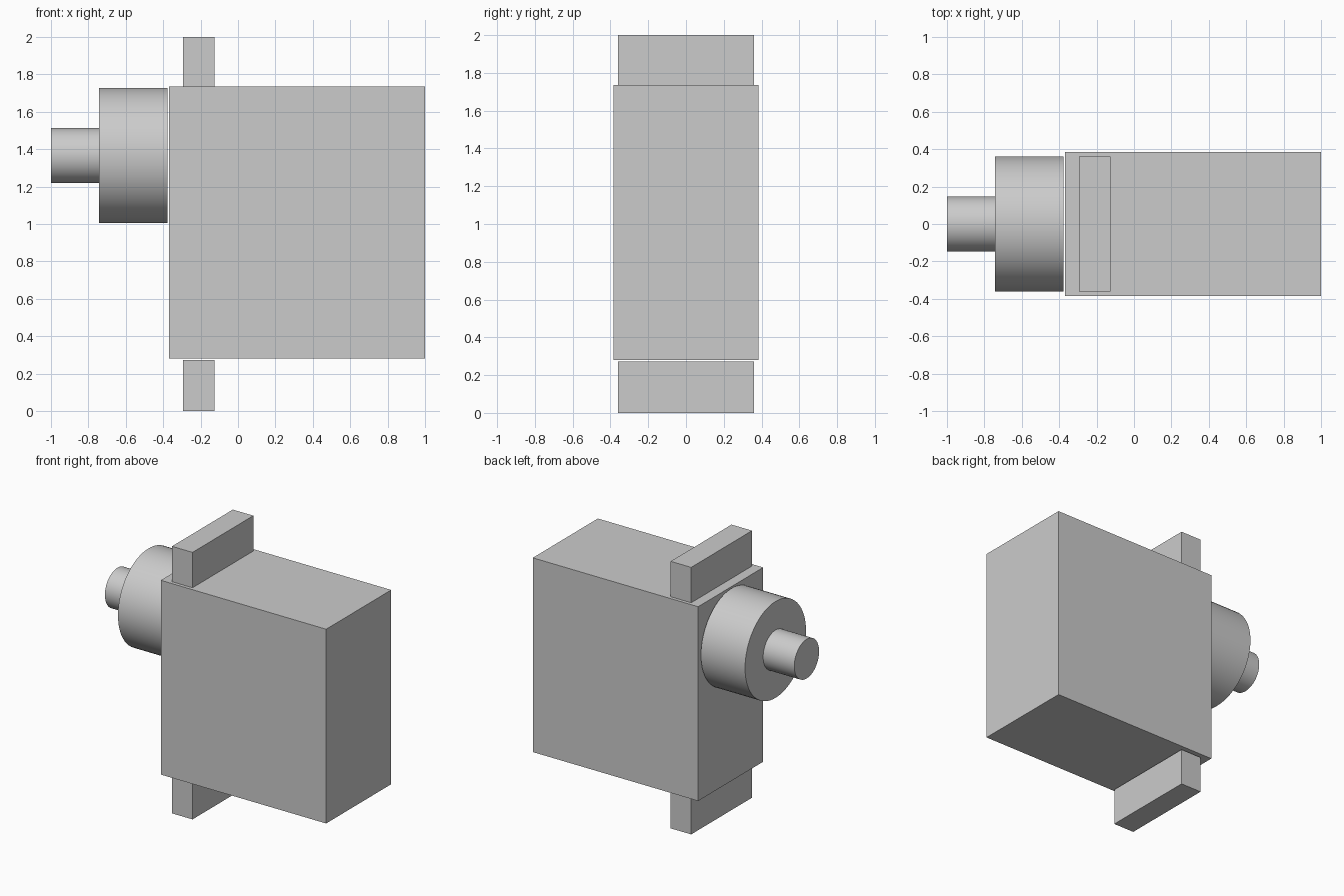
import bpy
import math

cube = bpy.data.objects.get("Cube")
if cube:
    bpy.data.objects.remove(cube, do_unlink=True)

# Single plain grey material
grey = bpy.data.materials.new("light_grey")
grey.use_nodes = True
colour = (0.6, 0.6, 0.6, 1.0)
grey.diffuse_color = colour
grey.node_tree.nodes["Principled BSDF"].inputs["Base Color"].default_value = colour


def finish(name):
    obj = bpy.context.object
    obj.name = name
    obj.data.materials.append(grey)
    return obj


def box(name, x0, x1, half_y, z0, z1):
    bpy.ops.mesh.primitive_cube_add(size=1, location=((x0 + x1) / 2, 0, (z0 + z1) / 2))
    obj = finish(name)
    obj.scale = (x1 - x0, 2 * half_y, z1 - z0)
    bpy.ops.object.transform_apply(location=False, rotation=False, scale=True)


def cylinder_x(name, x0, x1, radius, z):
    bpy.ops.mesh.primitive_cylinder_add(
        vertices=64, radius=radius, depth=x1 - x0,
        location=((x0 + x1) / 2, 0, z), rotation=(0, math.pi / 2, 0))
    finish(name)
    bpy.ops.object.shade_smooth_by_angle(angle=math.radians(30))


# Main housing
box("housing", -0.37, 1.0, 0.385, 0.28, 1.735)

# Mounting tabs above and below the housing
box("upper_mounting_tab", -0.295, -0.125, 0.36, 1.735, 2.0)
box("lower_mounting_tab", -0.295, -0.125, 0.36, 0.0, 0.272)

# Round gear cover and output shaft
axis_z = 1.366
cylinder_x("gear_cover", -0.742, -0.377, 0.361, axis_z)
cylinder_x("output_shaft", -1.0, -0.742, 0.147, axis_z)
